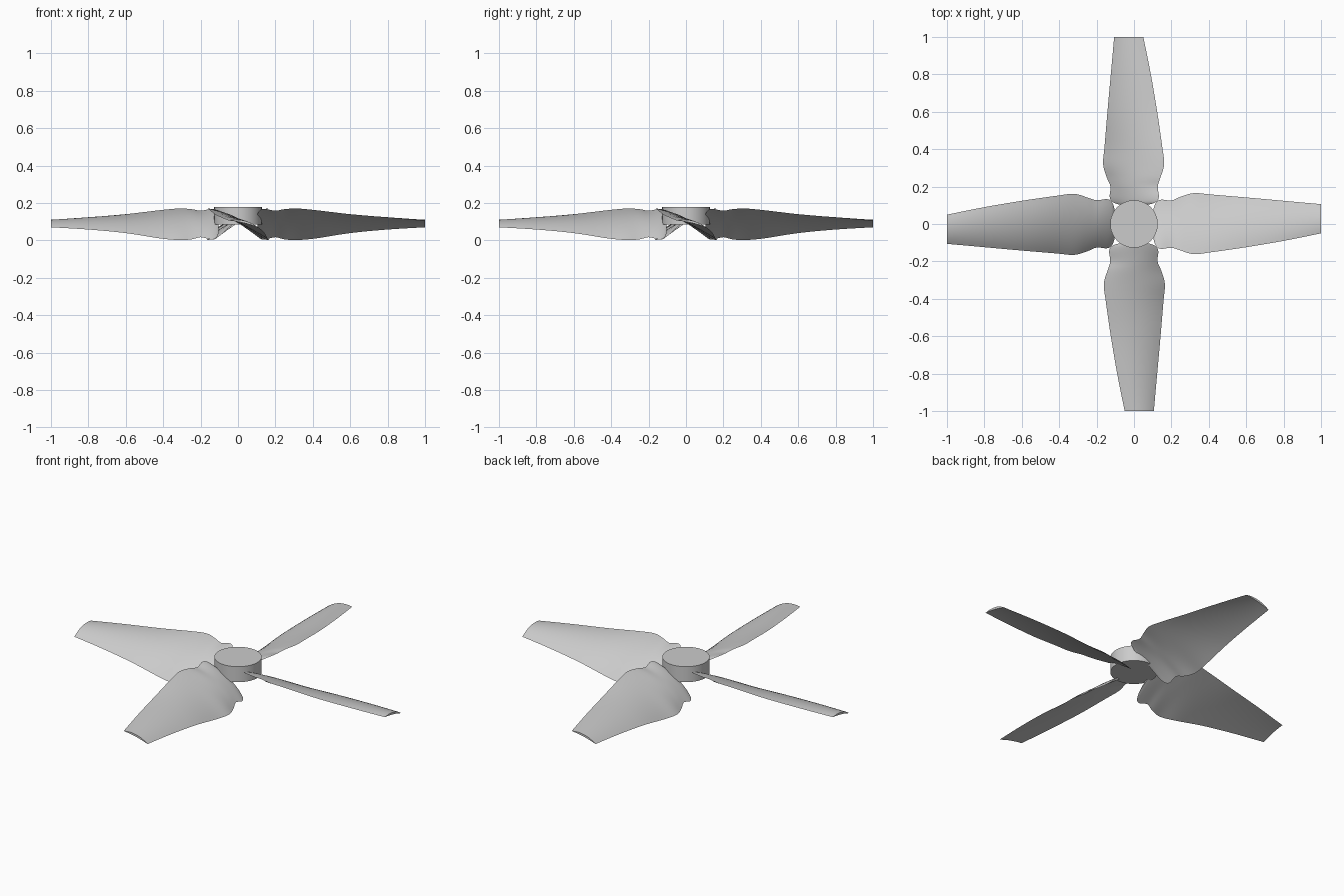
import bpy, bmesh, math
from mathutils import Vector, Matrix

cube = bpy.data.objects.get("Cube")
if cube:
    bpy.data.objects.remove(cube, do_unlink=True)

grey = bpy.data.materials.new("light_grey")
grey.use_nodes = True
colour = (0.6, 0.6, 0.6, 1)
grey.diffuse_color = colour
grey.node_tree.nodes["Principled BSDF"].inputs["Base Color"].default_value = colour

# Blade stations: radius, high edge y, high edge z, low edge y, low edge z, top arch
STATIONS = [Vector(s) for s in (
    (0.105, -0.085, 0.142, 0.085, 0.035, 0.014),
    (0.118, -0.118, 0.162, 0.115, 0.012, 0.020),
    (0.145, -0.133, 0.168, 0.130, 0.005, 0.024),
    (0.200, -0.127, 0.159, 0.126, 0.017, 0.026),
    (0.250, -0.142, 0.167, 0.146, 0.005, 0.028),
    (0.320, -0.161, 0.170, 0.165, 0.002, 0.028),
    (0.420, -0.150, 0.161, 0.157, 0.011, 0.027),
    (0.600, -0.124, 0.140, 0.142, 0.039, 0.024),
    (0.800, -0.090, 0.123, 0.124, 0.058, 0.021),
    (1.000, -0.050, 0.106, 0.106, 0.070, 0.018),
)]
CHORD, STEPS = 12, 5


def smooth_stations(points):
    """Pass a smooth curve through the stations."""
    pts = [points[0]] + points + [points[-1]]
    out = []
    for a, b, c, d in zip(pts, pts[1:], pts[2:], pts[3:]):
        for i in range(STEPS):
            t = i / STEPS
            out.append(0.5 * (2 * b + (c - a) * t + (2 * a - 5 * b + 4 * c - d) * t ** 2
                              + (3 * b - a - 3 * c + d) * t ** 3))
    return out + [points[-1]]


def section(station):
    """Thin arched airfoil loop between the high and the low edge."""
    r, y0, z0, y1, z1, arch = station
    high, low = Vector((r, y0, z0)), Vector((r, y1, z1))
    chord = low - high
    normal = Vector((0, -chord.z, chord.y)).normalized()

    def at(t, height):
        return high + chord * t + normal * height * 4 * t * (1 - t)

    top = [at(i / CHORD, arch) for i in range(CHORD + 1)]
    under = [at(i / CHORD, arch * 0.3) for i in range(CHORD - 1, 0, -1)]
    return top + under


def make_blade(name, angle):
    bm = bmesh.new()
    rings = [[bm.verts.new(p) for p in section(s)] for s in smooth_stations(STATIONS)]
    for ra, rb in zip(rings, rings[1:]):
        for i in range(len(ra)):
            j = (i + 1) % len(ra)
            bm.faces.new((ra[i], ra[j], rb[j], rb[i]))
    bm.faces.new(rings[0])
    bm.faces.new(rings[-1])
    bmesh.ops.recalc_face_normals(bm, faces=bm.faces)
    bm.transform(Matrix.Rotation(angle, 4, "Z"))
    mesh = bpy.data.meshes.new(name)
    bm.to_mesh(mesh)
    bm.free()
    blade = bpy.data.objects.new(name, mesh)
    bpy.context.collection.objects.link(blade)
    return blade


# Four blades around the hub
names = ("left_blade", "back_blade", "right_blade", "front_blade")
parts = [make_blade(n, i * math.pi / 2) for i, n in enumerate(names)]

# Hub disc
bpy.ops.mesh.primitive_cylinder_add(vertices=64, radius=0.127, depth=0.092,
                                    location=(0, 0, 0.132))
hub = bpy.context.object
hub.name = "hub"
parts.append(hub)

# Colour and shading
bpy.ops.object.select_all(action="DESELECT")
for part in parts:
    part.data.materials.append(grey)
    part.select_set(True)
bpy.context.view_layer.objects.active = hub
bpy.ops.object.shade_smooth_by_angle(angle=math.radians(30))
